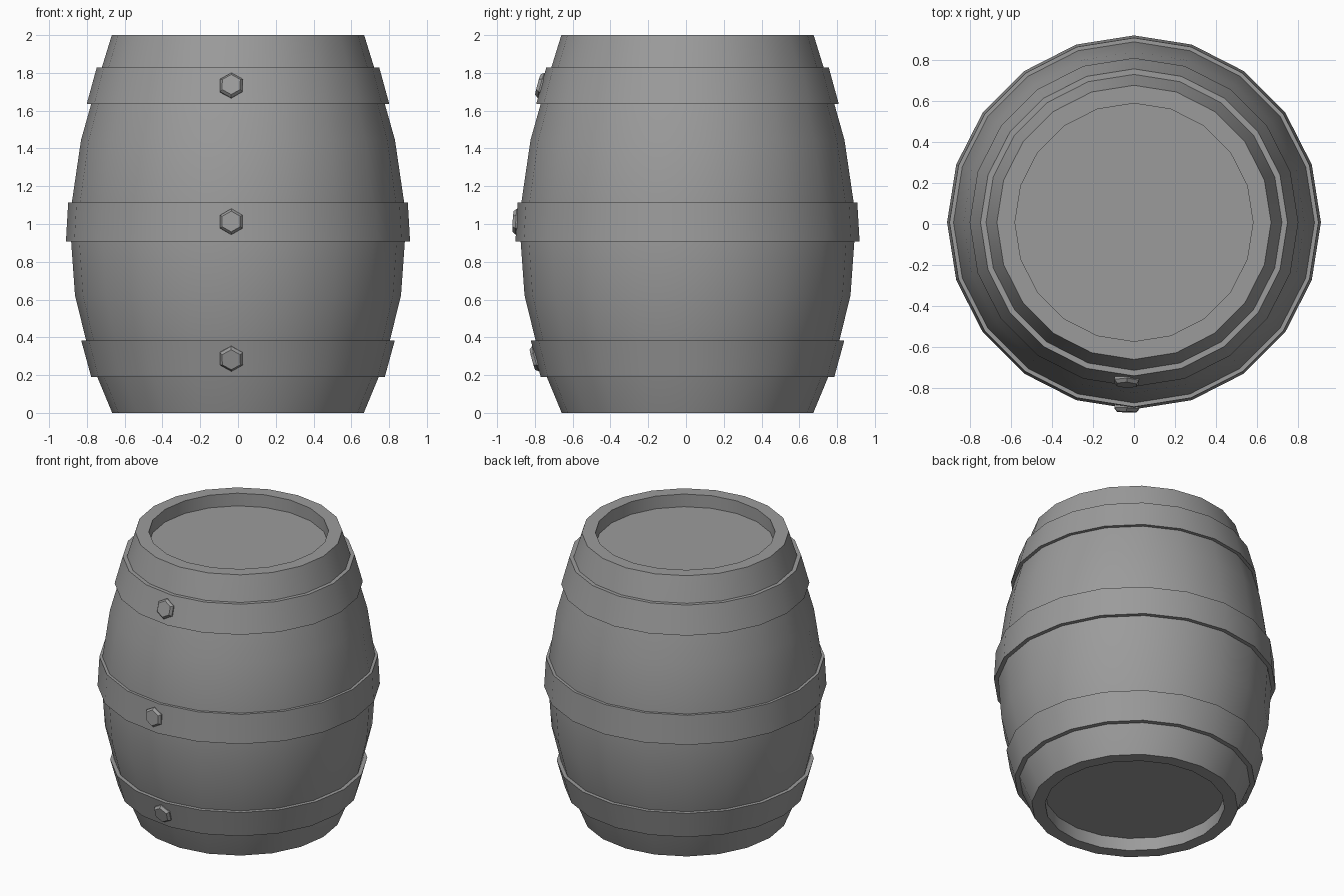
import bpy, bmesh
from math import sin, cos, pi, radians, atan2
from mathutils import Vector

if "Cube" in bpy.data.objects:
    bpy.data.objects.remove(bpy.data.objects["Cube"])

CY = 0.008  # barrel axis offset: the bolts stick out at the front

# Dark grey for every part
grey = bpy.data.materials.new("dark_grey")
grey.diffuse_color = (0.33, 0.33, 0.33, 1.0)
grey.use_nodes = True
grey.node_tree.nodes["Principled BSDF"].inputs["Base Color"].default_value = grey.diffuse_color


def lathe(name, profile, sides, closed=False, phase=0.0, angle=30):
    """Revolve (radius, z) points about z; open profiles get flat end caps."""
    bm = bmesh.new()
    rings = [[bm.verts.new((r * cos(phase + 2 * pi * i / sides),
                            r * sin(phase + 2 * pi * i / sides), z))
              for i in range(sides)] for r, z in profile]
    pairs = list(zip(rings, rings[1:]))
    if closed:
        pairs.append((rings[-1], rings[0]))
    else:
        bm.faces.new(rings[0])
        bm.faces.new(rings[-1])
    for a, b in pairs:
        for i in range(sides):
            j = (i + 1) % sides
            bm.faces.new((a[i], a[j], b[j], b[i]))
    bmesh.ops.recalc_face_normals(bm, faces=bm.faces)
    mesh = bpy.data.meshes.new(name)
    bm.to_mesh(mesh)
    bm.free()
    mesh.materials.append(grey)
    obj = bpy.data.objects.new(name, mesh)
    bpy.context.collection.objects.link(obj)
    bpy.ops.object.select_all(action='DESELECT')
    obj.select_set(True)
    bpy.context.view_layer.objects.active = obj
    bpy.ops.object.shade_smooth_by_angle(angle=radians(angle))
    obj.location.y = CY
    return obj


# Barrel body with recessed lid and base
lathe("barrel_body", [
    (0.58, 0.09), (0.58, 0.0), (0.666, 0.0), (0.774, 0.26), (0.863, 0.623),
    (0.892, 1.03), (0.831, 1.445), (0.745, 1.75), (0.668, 2.0),
    (0.58, 2.0), (0.58, 1.91)], 20)

# Hoops, each with a bolt: name, bottom z, bottom radius, top z, top radius
hoops = [
    ("lower", 0.19, 0.777, 0.383, 0.83),
    ("middle", 0.908, 0.911, 1.114, 0.899),
    ("upper", 1.635, 0.801, 1.828, 0.748),
]
for name, z0, r0, z1, r1 in hoops:
    lathe(name + "_hoop", [(r0 - 0.05, z0), (r0, z0), (r1, z1), (r1 - 0.05, z1)],
          20, closed=True)
    # Hexagonal bolt lying square on the sloping hoop
    bolt = lathe(name + "_bolt", [(0.069, -0.02), (0.069, 0.006), (0.055, 0.023)],
                 6, phase=pi / 2)
    tilt = atan2(r0 - r1, z1 - z0)
    normal = Vector((-0.04 * cos(tilt), -cos(tilt), sin(tilt))).normalized()
    bolt.rotation_mode = 'QUATERNION'
    bolt.rotation_quaternion = normal.to_track_quat('Z', 'Y')
    bolt.location = (-0.035, CY - (r0 + r1) / 2 + 0.004, (z0 + z1) / 2 + 0.001)
